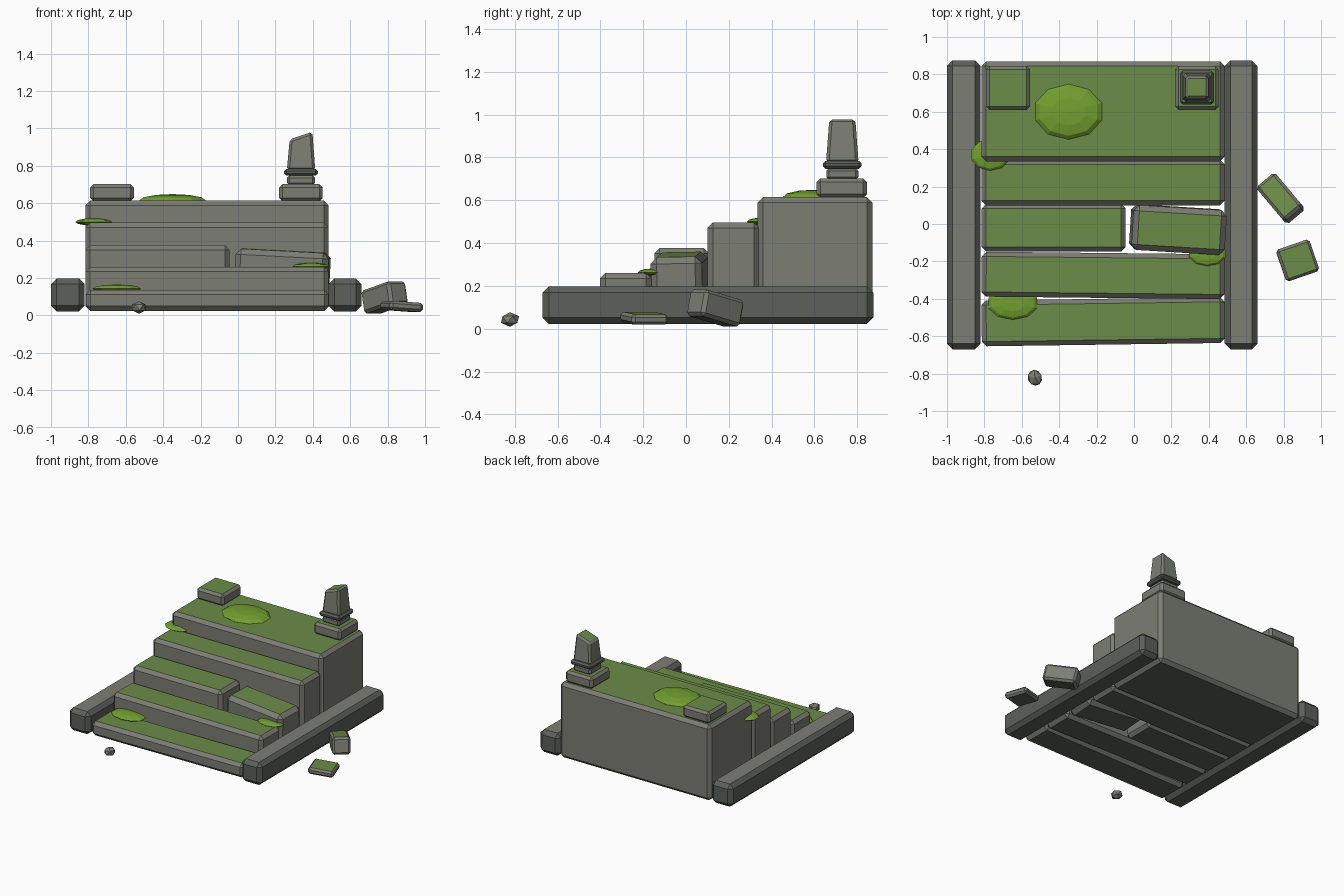
import bpy, bmesh, math
from mathutils import Matrix, Euler, Vector

if "Cube" in bpy.data.objects:
    bpy.data.objects.remove(bpy.data.objects["Cube"])


def srgb(h):
    out = []
    for i in (0, 2, 4):
        c = int(h[i:i + 2], 16) / 255
        out.append(c / 12.92 if c <= 0.04045 else ((c + 0.055) / 1.055) ** 2.4)
    return (*out, 1)


def material(name, h):
    m = bpy.data.materials.new(name)
    m.diffuse_color = srgb(h)
    m.use_nodes = True
    m.node_tree.nodes["Principled BSDF"].inputs["Base Color"].default_value = m.diffuse_color
    return m


STONE = material("stone", "7c7e75")
DARK = material("dark_stone", "5c605b")
MOSSY = material("mossy_stone", "6c8c48")
MOSS = material("bright_moss", "73a030")


def finish(name, bm, mats, loc, rot=(0, 0, 0)):
    me = bpy.data.meshes.new(name)
    bm.to_mesh(me)
    bm.free()
    for m in mats:
        me.materials.append(m)
    ob = bpy.data.objects.new(name, me)
    ob.location = loc
    ob.rotation_euler = [math.radians(a) for a in rot]
    bpy.context.collection.objects.link(ob)
    return ob


def block(name, x, y, z, bevel=0.025, rot=(0, 0, 0), side=STONE, top=MOSSY,
          bottom=DARK, taper=1.0, slope=0.0):
    """Chamfered stone between (min, max) ranges, with its own top colour."""
    size = Vector((x[1] - x[0], y[1] - y[0], z[1] - z[0]))
    centre = Vector((sum(x), sum(y), sum(z))) / 2
    bm = bmesh.new()
    bmesh.ops.create_cube(bm, size=1)
    bmesh.ops.scale(bm, vec=size, verts=bm.verts)
    for v in bm.verts:
        if v.co.z > 0:
            if v.co.x < 0:
                v.co.z -= slope
            v.co.x *= taper
            v.co.y *= taper
    bmesh.ops.bevel(bm, geom=bm.edges[:], offset=bevel, segments=1,
                    affect='EDGES', clamp_overlap=True)
    bm.normal_update()
    for f in bm.faces:
        f.material_index = 1 if f.normal.z > 0.85 else 2 if f.normal.z < -0.85 else 0
    return finish(name, bm, (side, top, bottom), centre, rot)


def moss_patch(name, loc, radii):
    bm = bmesh.new()
    bmesh.ops.create_uvsphere(bm, u_segments=10, v_segments=6, radius=1)
    bmesh.ops.scale(bm, vec=radii, verts=bm.verts)
    return finish(name, bm, (MOSS,), loc)


# side rails
for name, x in (("left_rail", (-1.0, -0.82)), ("right_rail", (0.485, 0.66))):
    block(name, x, (-0.67, 0.875), (0.022, 0.198), 0.03, side=DARK, top=STONE)

# steps, front to back
X = (-0.815, 0.485)
block("step_1", X, (-0.645, -0.4), (0.025, 0.137), 0.025, (0, 0, 0.8))
block("step_2", X, (-0.395, -0.155), (0.025, 0.26), 0.025, (0, 0, -0.6))
block("step_3_left", (-0.815, -0.045), (-0.148, 0.108), (0.025, 0.376), 0.025)
block("step_3_loose", (-0.015, 0.485), (-0.15, 0.09), (0.04, 0.347), 0.03, (1, 3, -3.5))
block("step_4", X, (0.1, 0.342), (0.025, 0.496), 0.025)
block("landing", X, (0.335, 0.87), (0.025, 0.614), 0.025)

# post blocks on the landing
for name, x in (("left_post_block", (-0.79, -0.557)), ("right_post_block", (0.22, 0.453))):
    block(name, x, (0.61, 0.845), (0.61, 0.702), 0.018)

# broken pillar
PX, PY = 0.337, 0.73


def pillar_part(name, w, z, bevel, **kw):
    block(name, (PX - w / 2, PX + w / 2), (PY - w / 2, PY + w / 2), z, bevel, **kw)


pillar_part("pillar_base", 0.15, (0.695, 0.75), 0.014)
pillar_part("pillar_ring", 0.18, (0.747, 0.784), 0.012, side=DARK)
pillar_part("pillar_shaft", 0.152, (0.775, 0.982), 0.014, taper=0.8, slope=0.04)

# fallen stones beside the stair
block("fallen_stone", (0.662, 0.906), (0.072, 0.202), (0.033, 0.16), 0.016, (0, -13, -50))
block("fallen_slab", (0.781, 0.969), (-0.285, -0.105), (0.024, 0.073), 0.014, (0, 4, 19))

# pebble
bm = bmesh.new()
bmesh.ops.create_icosphere(bm, subdivisions=1, radius=1)
bmesh.ops.scale(bm, vec=(0.042, 0.048, 0.034), verts=bm.verts)
finish("pebble", bm, (STONE,), (-0.53, -0.822, 0.043), (0, 0, 20))

# moss patches
moss_patch("moss_landing", (-0.35, 0.6, 0.615), (0.187, 0.148, 0.034))
moss_patch("moss_step_4", (-0.768, 0.37, 0.5), (0.107, 0.085, 0.02))
moss_patch("moss_step_2", (0.392, -0.157, 0.263), (0.102, 0.068, 0.018))
moss_patch("moss_step_1", (-0.648, -0.422, 0.143), (0.137, 0.09, 0.023))
